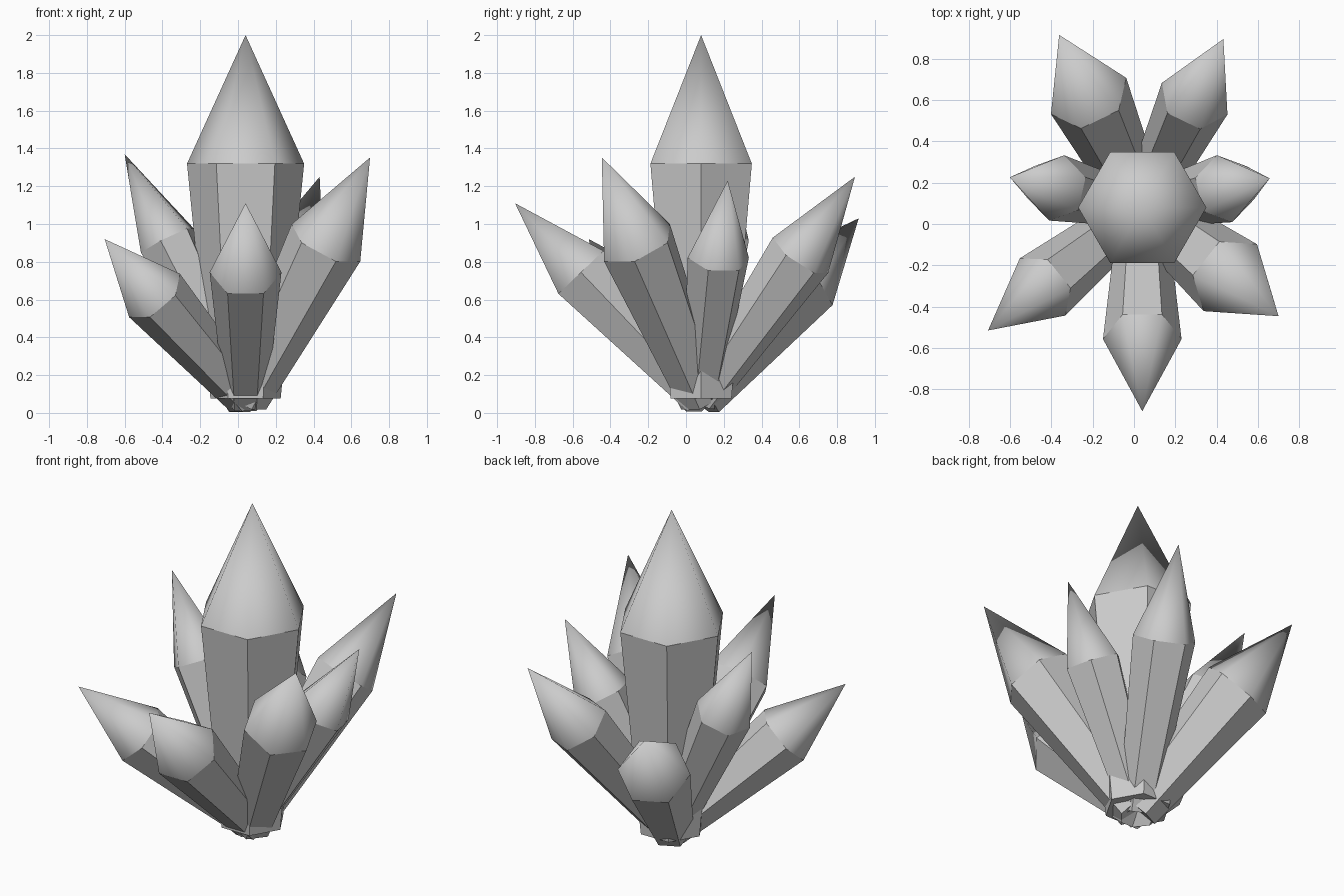
import bpy, bmesh
from math import sin, cos, pi, radians
from mathutils import Vector

if "Cube" in bpy.data.objects:
    bpy.data.objects.remove(bpy.data.objects["Cube"])

BASE = Vector((0.04, 0.08, 0.077))   # shared root of the cluster
TAPER = 0.6                          # root radius / shoulder radius
SHOULDER = 0.646                     # shoulder position along the length


def make_object(name, bm):
    bmesh.ops.recalc_face_normals(bm, faces=bm.faces)
    mesh = bpy.data.meshes.new(name)
    bm.to_mesh(mesh)
    bm.free()
    bpy.context.collection.objects.link(bpy.data.objects.new(name, mesh))


def ring(bm, centre, u, v, r):
    return [bm.verts.new(centre + r * (cos(i * pi / 3) * u + sin(i * pi / 3) * v))
            for i in range(6)]


def crystal(name, offset, radius, u):
    axis = offset.normalized()
    v = axis.cross(u)
    mid = BASE + offset * SHOULDER

    # six-sided shaft, flat shaded
    bm = bmesh.new()
    low = ring(bm, BASE, u, v, radius * TAPER)
    top = ring(bm, mid, u, v, radius)
    for i in range(6):
        j = (i + 1) % 6
        bm.faces.new((low[i], low[j], top[j], top[i]))
    bm.faces.new(low[::-1])
    bm.faces.new(top)
    make_object(name + "_shaft", bm)

    # six-sided point, smooth shaded
    bm = bmesh.new()
    rim = ring(bm, mid, u, v, radius)
    tip = bm.verts.new(BASE + offset)
    for i in range(6):
        bm.faces.new((rim[i], rim[(i + 1) % 6], tip)).smooth = True
    make_object(name + "_point", bm)


# upright central crystal
crystal("centre_crystal", Vector((0, 0, 2.0 - BASE.z)), 0.31, Vector((1, 0, 0)))

# seven leaning crystals: horizontal reach, tip height, shoulder radius
leaning = [(0.985, 1.11, 0.19), (0.843, 1.352, 0.207), (0.632, 1.23, 0.166),
           (0.904, 1.25, 0.176), (0.926, 1.03, 0.202), (0.657, 1.37, 0.162),
           (0.954, 0.92, 0.177)]
for k, (reach, height, radius) in enumerate(leaning):
    a = radians(-90 + k * 360 / 7)
    crystal(f"leaning_crystal_{k + 1}",
            Vector((reach * cos(a), reach * sin(a), height - BASE.z)),
            radius, Vector((-sin(a), cos(a), 0)))
